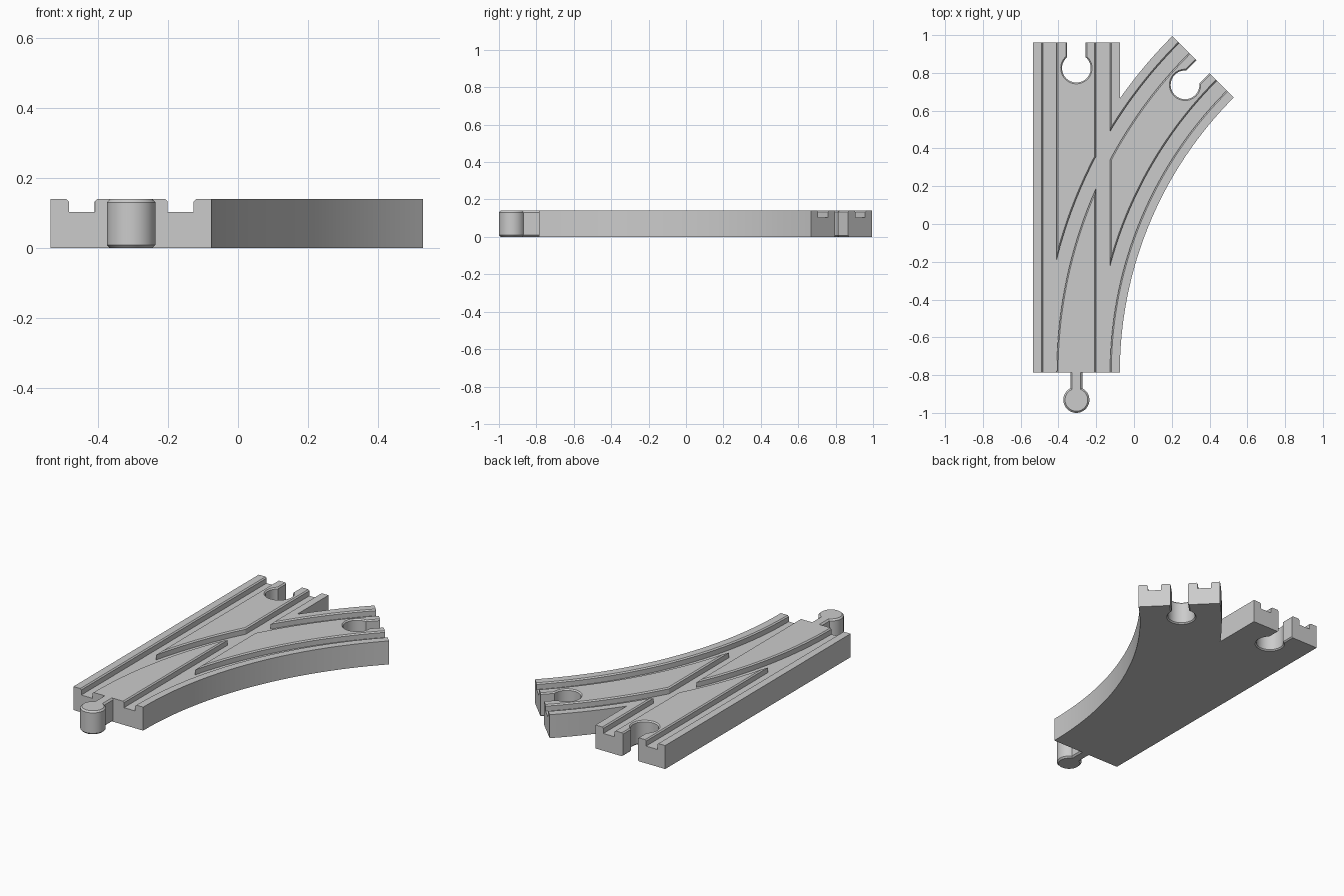
import bpy
import bmesh
from math import sin, cos, asin, acos, pi, radians
from mathutils import Vector, Matrix

if "Cube" in bpy.data.objects:
    bpy.data.objects.remove(bpy.data.objects["Cube"], do_unlink=True)

HEIGHT, HALF = 0.14, 0.23          # track thickness and half width
LANE, FRONT, BACK = -0.305, -0.787, 0.96
RADIUS = 2.29                      # centre line of the branch
PIVOT = Vector((LANE + RADIUS, FRONT))
SWEEP = radians(45)

gray = bpy.data.materials.new("light_gray")
gray.use_nodes = True
color = (0.6, 0.6, 0.6, 1)
gray.diffuse_color = color
gray.node_tree.nodes["Principled BSDF"].inputs["Base Color"].default_value = color


def loft(name, rings):
    """Closed solid through a list of equal rings of points."""
    bm = bmesh.new()
    loops = [[bm.verts.new(p) for p in ring] for ring in rings]
    n = len(loops[0])
    for a, b in zip(loops, loops[1:]):
        for i in range(n):
            j = (i + 1) % n
            bm.faces.new((a[i], a[j], b[j], b[i]))
    bm.faces.new(loops[0])
    bm.faces.new(loops[-1])
    bmesh.ops.recalc_face_normals(bm, faces=bm.faces)
    mesh = bpy.data.meshes.new(name)
    bm.to_mesh(mesh)
    bm.free()
    mesh.materials.append(gray)
    obj = bpy.data.objects.new(name, mesh)
    bpy.context.collection.objects.link(obj)
    return obj


def on_branch(offset, angle):
    """Point on the branch; positive offset is toward the pivot."""
    r = RADIUS - offset
    return PIVOT + Vector((-r * cos(angle), r * sin(angle)))


def branch_arc(offset, start, end, steps):
    return [on_branch(offset, start + (end - start) * i / steps) for i in range(steps + 1)]


def keyhole(radius, half_neck, length, levels, place):
    """Rings of a round head at the origin with a neck reaching along +y."""
    rings = []
    for z, grow in levels:
        r, h = radius + grow, half_neck + grow
        gap = asin(h / r)
        turn = [pi / 2 + gap + (2 * pi - 2 * gap) * i / 48 for i in range(49)]
        pts = [(r * cos(t), r * sin(t)) for t in turn] + [(h, length), (-h, length)]
        rings.append([place @ Vector((x, y, z)) for x, y in pts])
    return rings


# Body: straight lane joined with the curved branch, as one outline
edge = LANE + HALF
fork = acos((PIVOT.x - edge) / (RADIUS + HALF))
outline = branch_arc(HALF, 0, SWEEP, 48) + branch_arc(-HALF, SWEEP, fork, 20)
outline += [Vector(p) for p in ((edge, BACK), (LANE - HALF, BACK), (LANE - HALF, FRONT))]
body = loft("track_body", [[(p.x, p.y, z) for p in outline] for z in (0, HEIGHT)])

# Wheel grooves with a small chamfer along the upper edges
cutters = []
profile = [(-0.037, 0.103), (0.037, 0.103), (0.037, 0.133), (0.051, 0.147),
           (-0.051, 0.147), (-0.037, 0.133)]
for side in (-0.141, 0.141):
    cutters.append(loft("straight_groove_cutter", [
        [(LANE + side + u, y, z) for u, z in profile] for y in (FRONT - 0.1, BACK + 0.1)]))
    steps = 70
    angles = [radians(-2) + radians(49) * i / steps for i in range(steps + 1)]
    cutters.append(loft("branch_groove_cutter", [
        [(*on_branch(side + u, a), z) for u, z in profile] for a in angles]))

# Keyhole sockets at both rear ends, flared at top and bottom
flare = [(-0.01, 0.017), (0.007, 0), (HEIGHT - 0.007, 0), (HEIGHT + 0.01, 0.017)]
DEPTH = 0.135
end = on_branch(0, SWEEP)
straight_end = Matrix.Translation((LANE, BACK, 0))
branch_end = Matrix.Translation((end.x, end.y, 0)) @ Matrix.Rotation(-SWEEP, 4, "Z")
for place in (straight_end, branch_end):
    place = place @ Matrix.Translation((0, -DEPTH, 0))
    cutters.append(loft("socket_cutter", keyhole(0.076, 0.049, DEPTH + 0.1, flare, place)))

# Cut the body
bpy.context.view_layer.objects.active = body
for cutter in cutters:
    cutter.hide_render = True
    mod = body.modifiers.new("cut", "BOOLEAN")
    mod.operation, mod.solver, mod.object = "DIFFERENCE", "EXACT", cutter
    bpy.ops.object.modifier_apply(modifier=mod.name)
for cutter in cutters:
    bpy.data.objects.remove(cutter, do_unlink=True)

# Connector peg at the front
bevel = [(0, -0.009), (0.009, 0), (HEIGHT - 0.009, 0), (HEIGHT, -0.009)]
head = -1 + 0.069
peg = loft("connector_peg", keyhole(0.069, 0.032, FRONT - head, bevel,
                                    Matrix.Translation((LANE, head, 0))))

# Smooth the curved walls, keep the edges crisp
for obj in (body, peg):
    bpy.ops.object.select_all(action="DESELECT")
    obj.select_set(True)
    bpy.context.view_layer.objects.active = obj
    bpy.ops.object.shade_smooth_by_angle(angle=radians(25))
